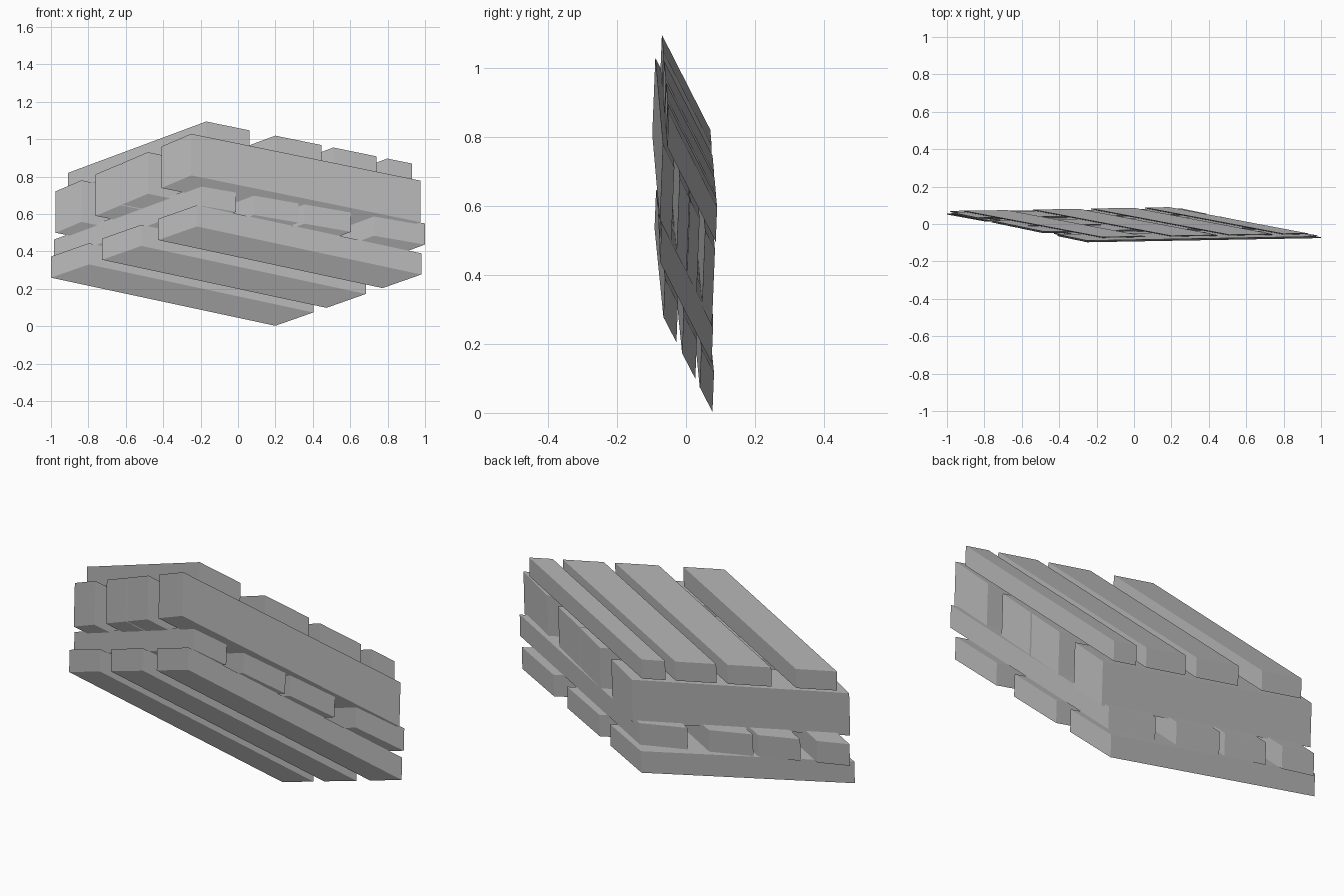
import bpy
import bmesh
from mathutils import Vector

if "Cube" in bpy.data.objects:
    bpy.data.objects.remove(bpy.data.objects["Cube"], do_unlink=True)

# Single plain grey for all the timber
grey = bpy.data.materials.new("plain_grey")
grey.use_nodes = True
grey.diffuse_color = (0.48, 0.48, 0.48, 1)
grey.node_tree.nodes["Principled BSDF"].inputs["Base Color"].default_value = grey.diffuse_color


def place(p, height):
    """Put a point of the leaning stack in space, height measured above its base plane."""
    x, z = p
    depth = 0.078 - 0.0556 * (x - 0.196) - 0.36 * (z - height) + 0.04 * height
    return Vector((x, depth, z))


def plank(name, corner, along, across, span_a, span_b, base, thick):
    """Skewed box covering span_a of the long side and span_b of the cross side."""
    bm = bmesh.new()
    bmesh.ops.create_cube(bm, size=1)
    for v in bm.verts:
        a = span_a[v.co.x > 0]
        b = span_b[v.co.y > 0]
        t = thick if v.co.z > 0 else 0
        p = corner + along * a + across * b + Vector((0, t))
        v.co = place(p, base + t)
    bmesh.ops.recalc_face_normals(bm, faces=bm.faces)
    mesh = bpy.data.meshes.new(name)
    bm.to_mesh(mesh)
    bm.free()
    mesh.materials.append(grey)
    bpy.context.collection.objects.link(bpy.data.objects.new(name, mesh))


def layer(name, corner, along, across, spans, lengthwise, base, thick):
    """Row of parallel timbers, running lengthwise or crosswise."""
    full = (0, 1)
    for i, span in enumerate(spans, 1):
        sa, sb = (full, span) if lengthwise else (span, full)
        plank(f"{name}_{i}", Vector(corner), Vector(along), Vector(across),
              sa, sb, base, thick)


# Bottom runners
layer("bottom_runner", (-1.0, 0.26), (1.2, -0.257), (0.78, 0.274),
      [(0, 0.26), (0.35, 0.62), (0.735, 1)], True, 0, 0.113)

# Lower cross boards
layer("lower_cross_board", (-0.983, 0.351), (1.194, -0.207), (0.788, 0.293),
      [(0, 0.155), (0.235, 0.435), (0.46, 0.67), (0.772, 1)], False, 0.122, 0.113)

# Thick stringer beams
layer("stringer_beam", (-0.975, 0.5), (1.225, -0.25), (0.725, 0.307),
      [(0, 0.19), (0.295, 0.48), (0.49, 0.68), (0.78, 1)], True, 0.225, 0.222)

# Top deck boards
layer("top_deck_board", (-0.91, 0.72), (1.1, -0.225), (0.74, 0.275),
      [(0, 0.21), (0.336, 0.56), (0.618, 0.827), (0.88, 1)], False, 0.465, 0.1)
